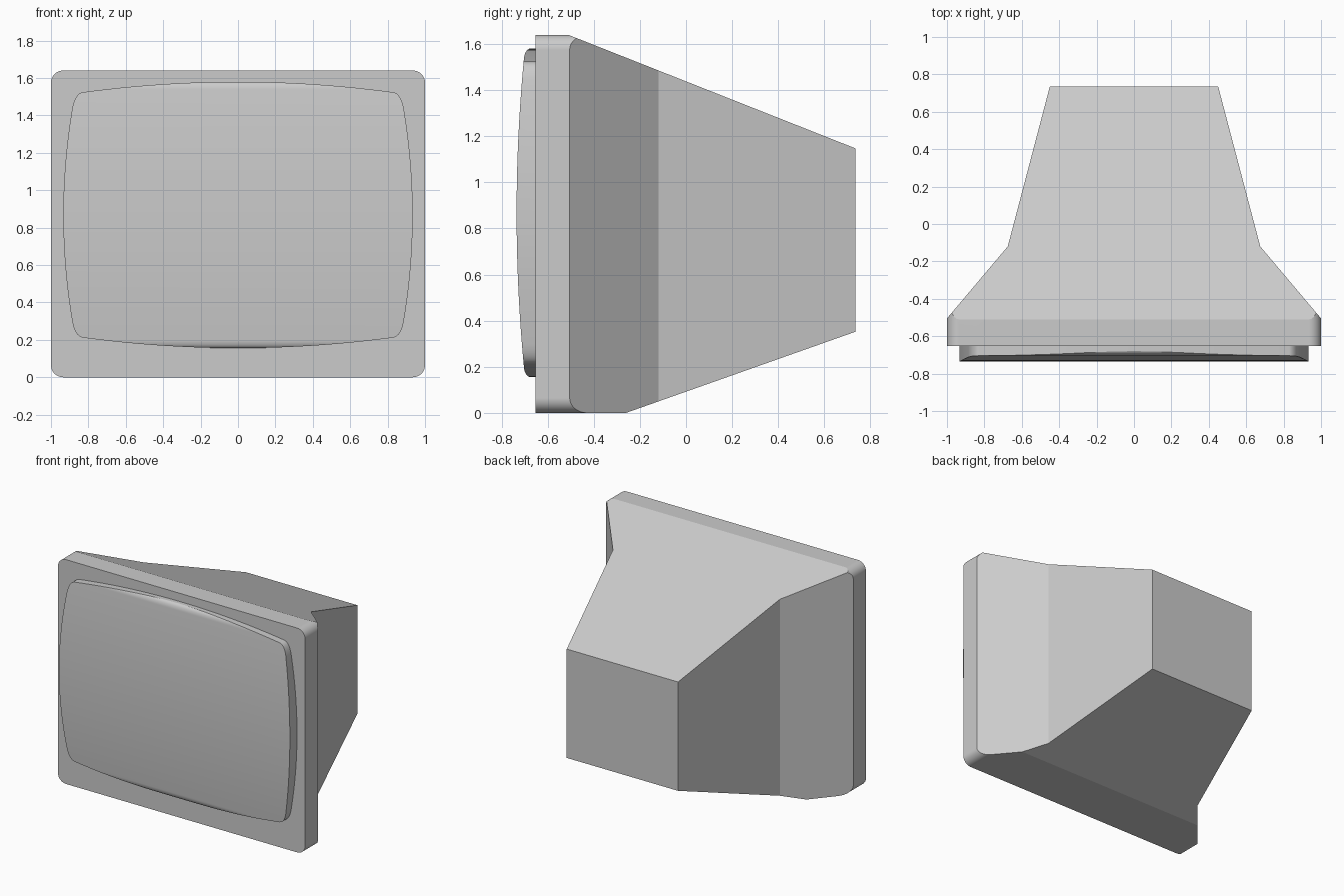
import bpy, bmesh, math

cube = bpy.data.objects.get("Cube")
if cube:
    bpy.data.objects.remove(cube)

casing = bpy.data.materials.new("casing grey")
casing.use_nodes = True
grey = (0.6, 0.6, 0.6, 1)
casing.diffuse_color = grey
casing.node_tree.nodes["Principled BSDF"].inputs["Base Color"].default_value = grey


def prism(name, outline, axis, start, end):
    """Extrude a closed 2D outline along the x, y or z axis."""
    place = {"x": lambda a, b, c: (c, a, b),
             "y": lambda a, b, c: (a, c, b),
             "z": lambda a, b, c: (a, b, c)}[axis]
    bm = bmesh.new()
    near, far = [[bm.verts.new(place(a, b, c)) for a, b in outline]
                 for c in (start, end)]
    bm.faces.new(near)
    bm.faces.new(far[::-1])
    for i in range(len(outline)):
        bm.faces.new((near[i - 1], near[i], far[i], far[i - 1]))
    bmesh.ops.recalc_face_normals(bm, faces=bm.faces)
    mesh = bpy.data.meshes.new(name)
    bm.to_mesh(mesh)
    bm.free()
    mesh.materials.append(casing)
    obj = bpy.data.objects.new(name, mesh)
    bpy.context.collection.objects.link(obj)
    return obj


def intersect(obj, *cutters):
    """Keep only the volume shared with every cutter, then smooth gentle edges."""
    bpy.ops.object.select_all(action="DESELECT")
    bpy.context.view_layer.objects.active = obj
    obj.select_set(True)
    for cutter in cutters:
        mod = obj.modifiers.new("shape", "BOOLEAN")
        mod.operation, mod.solver, mod.object = "INTERSECT", "EXACT", cutter
        bpy.ops.object.modifier_apply(modifier=mod.name)
        bpy.data.objects.remove(cutter)
    bpy.ops.object.shade_smooth_by_angle(angle=math.radians(16))
    normals = obj.modifiers.new("flat panels", "WEIGHTED_NORMAL")
    normals.keep_sharp = True


def bezier(p, q, r, steps=8):
    return [tuple((1 - t) ** 2 * a + 2 * t * (1 - t) * b + t * t * c
                  for a, b, c in zip(p, q, r))
            for t in (i / steps for i in range(steps + 1))]


def four_way(quarter, mid):
    """Mirror a quarter outline, running from top to side, about both axes."""
    right = quarter + [(a, -b) for a, b in quarter[::-1] if b > 0]
    whole = right + [(-a, b) for a, b in right[::-1] if a > 0]
    points = []
    for a, b in whole:
        if (a, mid + b) not in points:
            points.append((a, mid + b))
    return points


# Casing: rounded front slab shape, trimmed by its side and plan silhouettes
HEIGHT, RADIUS = 1.64, 0.065
mid = HEIGHT / 2
corner = [(1 - RADIUS + RADIUS * math.sin(a), mid - RADIUS + RADIUS * math.cos(a))
          for a in (i * math.pi / 16 for i in range(9))]
housing = prism("housing", four_way(corner, mid), "y", -0.652, 0.735)
side = [(-0.8, -0.1), (-0.543, -0.1), (0.8, 0.375), (0.8, 1.122),
        (-0.51, HEIGHT), (-0.8, HEIGHT)]
half = [(1.1, -0.8), (1.1, -0.505), (1, -0.505), (0.675, -0.12), (0.433, 0.8)]
plan = half + [(-x, y) for x, y in half[::-1]]
intersect(housing,
          prism("side_cutter", side, "x", -1.2, 1.2),
          prism("plan_cutter", plan, "z", -0.2, 1.9))

# Screen: bulging outline with a face curved from top to bottom
SCREEN_MID = 0.868
edge_top = [(x, 0.712 - 0.056 * (x / 0.83) ** 2)
            for x in (0.83 * i / 12 for i in range(12))]
edge_side = [(0.934 - 0.048 * (z / 0.57) ** 2, z)
             for z in (0.57 * i / 12 for i in range(11, -1, -1))]
rounding = bezier((0.83, 0.656), (0.872, 0.648), (0.886, 0.57))
screen = prism("screen", four_way(edge_top + rounding + edge_side, SCREEN_MID),
               "y", -0.9, -0.645)
bulge = [(-0.735 + 0.032 * (z / 0.67) ** 2, z)
         for z in (0.67 * i / 16 for i in range(16))]
lip = bezier((-0.703, 0.67), (-0.7, 0.706), (-0.675, 0.714))
upper = bulge + lip + [(-0.6, 0.714)]
profile = [(y, SCREEN_MID - z) for y, z in upper[:0:-1]]
profile += [(y, SCREEN_MID + z) for y, z in upper]
intersect(screen, prism("screen_cutter", profile, "x", -1.2, 1.2))
